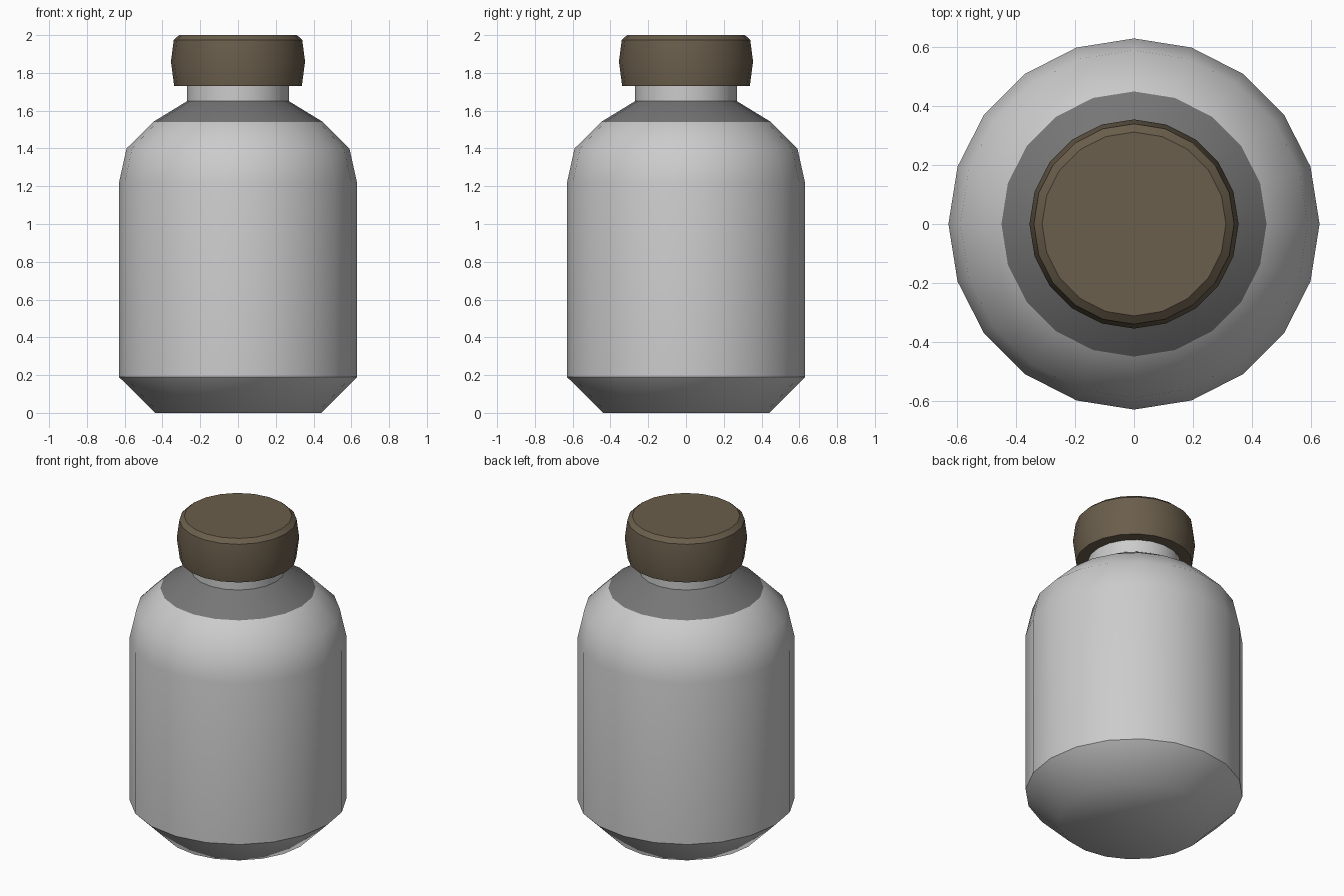
import bpy
import bmesh
from math import cos, sin, tau

SIDES = 20

cube = bpy.data.objects.get("Cube")
if cube:
    bpy.data.objects.remove(cube)


def material(name, rgb):
    mat = bpy.data.materials.new(name)
    mat.use_nodes = True
    colour = (*rgb, 1)
    mat.diffuse_color = colour
    mat.node_tree.nodes["Principled BSDF"].inputs["Base Color"].default_value = colour
    return mat


def lathe(name, profile, mats, bands=None, sharp=()):
    """Spin (radius, height) points round z and close both ends.
    bands: material index per wall; sharp: creased ring indices."""
    bands = bands or [0] * (len(profile) - 1)
    bm = bmesh.new()
    rings = [[bm.verts.new((r * cos(tau * i / SIDES), r * sin(tau * i / SIDES), z))
              for i in range(SIDES)] for r, z in profile]
    for low, high, index in zip(rings, rings[1:], bands):
        for i in range(SIDES):
            j = (i + 1) % SIDES
            face = bm.faces.new((low[i], low[j], high[j], high[i]))
            face.material_index = index
    bm.faces.new(rings[0][::-1]).material_index = bands[0]
    bm.faces.new(rings[-1]).material_index = bands[-1]
    for face in bm.faces:
        face.smooth = True
    for k in sharp:
        ring = rings[k]
        for i in range(SIDES):
            bm.edges.get((ring[i], ring[(i + 1) % SIDES])).smooth = False
    mesh = bpy.data.meshes.new(name)
    bm.to_mesh(mesh)
    bm.free()
    for mat in mats:
        mesh.materials.append(mat)
    obj = bpy.data.objects.new(name, mesh)
    bpy.context.collection.objects.link(obj)
    return obj


light_grey = material("light grey", (0.6, 0.6, 0.6))
dark_grey = material("dark grey", (0.18, 0.18, 0.18))
brown = material("cork brown", (0.145, 0.112, 0.072))

# Bottle: chamfered foot, straight wall, rounded shoulder, dark collar, neck
lathe("bottle_body",
      [(0.44, 0), (0.63, 0.19), (0.63, 1.22), (0.59, 1.4),
       (0.45, 1.54), (0.27, 1.65), (0.27, 1.74)],
      [light_grey, dark_grey], bands=[0, 0, 0, 0, 1, 0], sharp=(1, 5, 6))

# Stopper: bulging side with a bevelled rim
lathe("stopper",
      [(0.338, 1.73), (0.355, 1.86), (0.34, 1.975), (0.312, 2)],
      [brown], sharp=(0, 2, 3))
